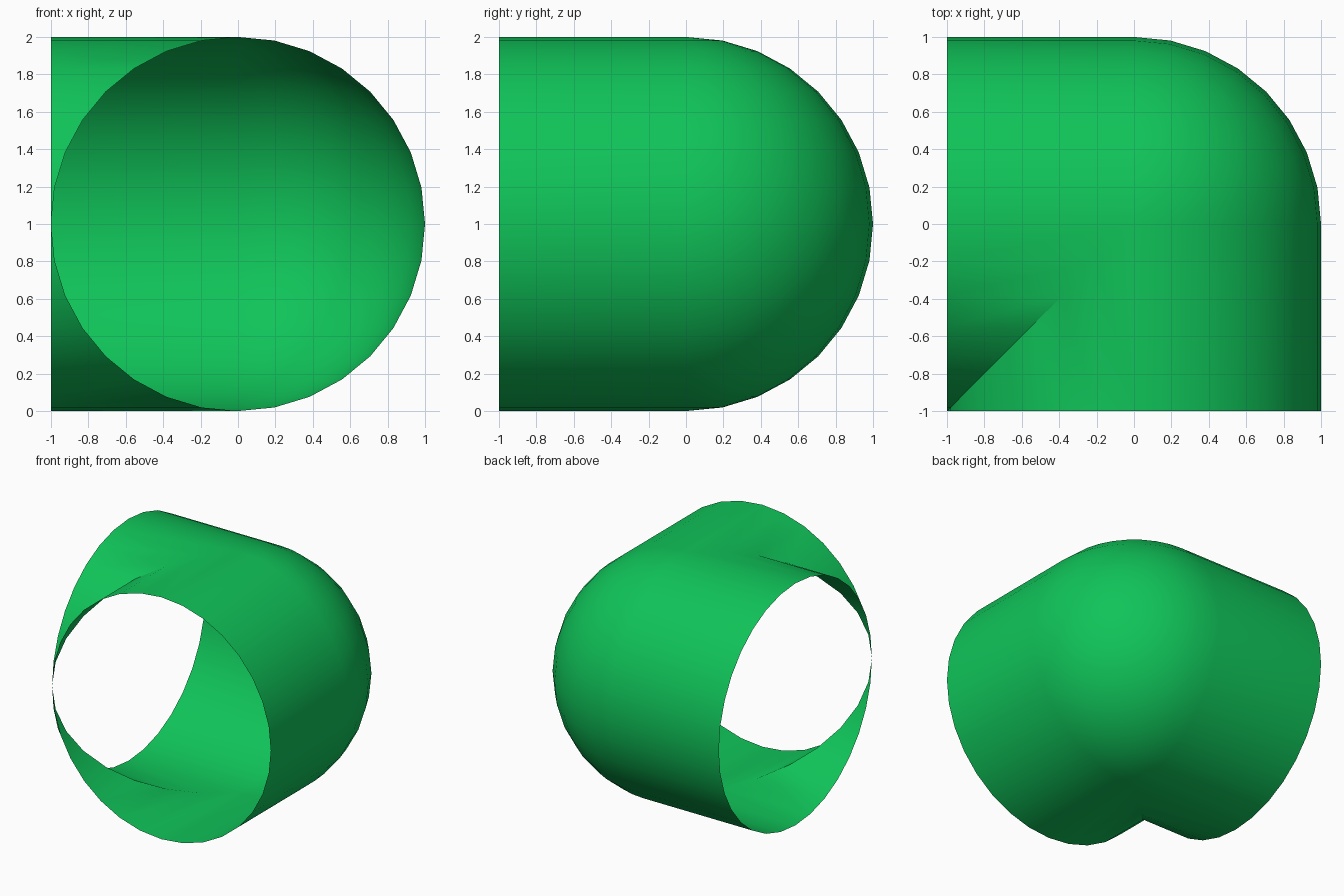
import bpy, bmesh, math

if "Cube" in bpy.data.objects:
    bpy.data.objects.remove(bpy.data.objects["Cube"])

SIDES, BEND_STEPS = 32, 8


def section_point(s, a):
    """Point at ring angle a on section s: front opening, bend steps, left opening."""
    r, z = math.cos(a), 1 + math.sin(a)
    if s == 0:                              # opening facing the front
        return (r, -1, z)
    if s == BEND_STEPS + 2:                 # opening facing left
        return (-1, r, z)
    if r < 1e-6:                            # inside of the bend: mitred joint
        return (r, r, z)
    t = math.pi / 2 * (s - 1) / BEND_STEPS  # outside of the bend: rounded corner
    return (r * math.cos(t), r * math.sin(t), z)


# Pipe elbow: one ring swept through the corner
bm = bmesh.new()
rings = [[bm.verts.new(section_point(s, 2 * math.pi * i / SIDES)) for i in range(SIDES)]
         for s in range(BEND_STEPS + 3)]
for r0, r1 in zip(rings, rings[1:]):
    for i in range(SIDES):
        j = (i + 1) % SIDES
        bm.faces.new((r0[i], r1[i], r1[j], r0[j]))
# Weld the collapsed sections on the mitre
bmesh.ops.remove_doubles(bm, verts=bm.verts, dist=1e-4)

mesh = bpy.data.meshes.new("pipe_elbow")
bm.to_mesh(mesh)
bm.free()
elbow = bpy.data.objects.new("pipe_elbow", mesh)
bpy.context.collection.objects.link(elbow)

# Green paint
mat = bpy.data.materials.new("green")
mat.diffuse_color = (0.005, 0.55, 0.10, 1)
mat.use_nodes = True
mat.node_tree.nodes["Principled BSDF"].inputs["Base Color"].default_value = mat.diffuse_color
mesh.materials.append(mat)

# Smooth walls, sharp lower mitre
bpy.context.view_layer.objects.active = elbow
elbow.select_set(True)
bpy.ops.object.shade_smooth_by_angle(angle=math.radians(30))
